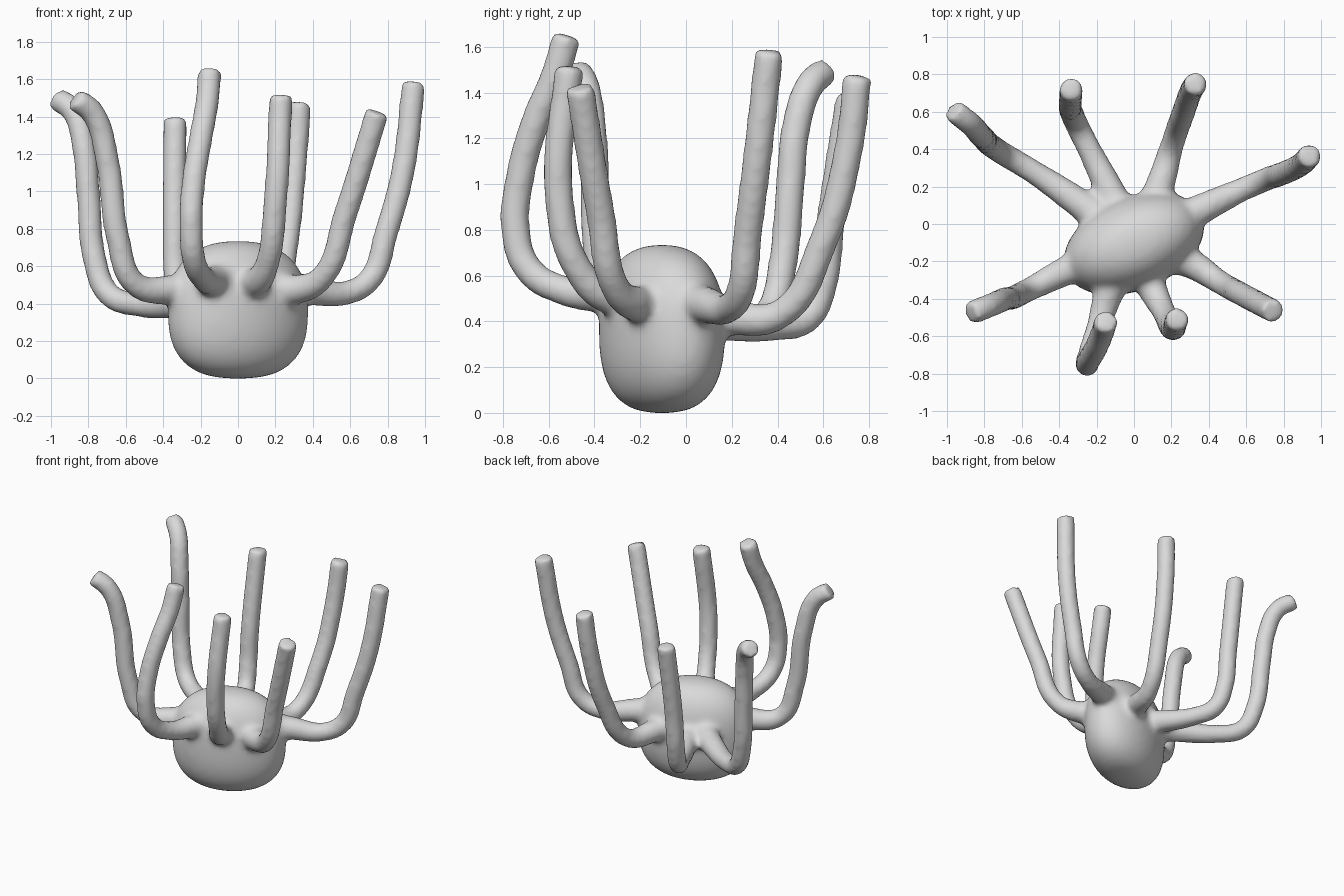
import bpy, bmesh, math

cube = bpy.data.objects.get("Cube")
if cube:
    bpy.data.objects.remove(cube, do_unlink=True)

grey = bpy.data.materials.new("neutral grey")
grey.use_nodes = True
grey.diffuse_color = (0.7, 0.7, 0.7, 1)
grey.node_tree.nodes["Principled BSDF"].inputs["Base Color"].default_value = (0.7, 0.7, 0.7, 1)

BODY_Y = -0.105      # body centre
BODY_HALF = 0.367    # half the body height


def make_body():
    """Rounded sack: stacked rings of a slanted ellipse, domed on top and squarer below."""
    turn, sides, levels = math.radians(23), 48, 24
    bm = bmesh.new()
    rings = []
    for k in range(levels):
        t = -math.cos(math.pi * (k + 0.5) / levels)
        power = 2.4 if t > 0 else 2.65
        f = (1 - abs(t) ** power) ** (1 / power)
        z = BODY_HALF * (1 + t / math.cos(math.pi * 0.5 / levels))
        ring = []
        for i in range(sides):
            a = 2 * math.pi * i / sides
            u, v = 0.395 * f * math.cos(a), 0.248 * f * math.sin(a)
            ring.append(bm.verts.new((u * math.cos(turn) - v * math.sin(turn),
                                      u * math.sin(turn) + v * math.cos(turn) + BODY_Y, z)))
        rings.append(ring)
    for lo, hi in zip(rings, rings[1:]):
        for i in range(sides):
            j = (i + 1) % sides
            bm.faces.new((lo[i], lo[j], hi[j], hi[i]))
    bm.faces.new(rings[0][::-1])
    bm.faces.new(rings[-1])
    mesh = bpy.data.meshes.new("tentacled_body")
    bm.to_mesh(mesh)
    bm.free()
    obj = bpy.data.objects.new("tentacled_body", mesh)
    bpy.context.collection.objects.link(obj)
    return obj


def make_tentacle(name, *points):
    """Round tube from the body surface to the tip, rooted inside and flared at the base."""
    x, y, z = points[0]
    root = (x * 0.55, BODY_Y + (y - BODY_Y) * 0.55, z + 0.02)
    path = (root,) + points
    curve = bpy.data.curves.new(name, 'CURVE')
    curve.dimensions = '3D'
    curve.bevel_depth = 0.066
    curve.bevel_resolution = 4
    curve.resolution_u = 12
    curve.use_fill_caps = True
    spline = curve.splines.new('BEZIER')
    spline.bezier_points.add(len(path) - 1)
    for i, (bp, co) in enumerate(zip(spline.bezier_points, path)):
        bp.co = co
        bp.handle_left_type = bp.handle_right_type = 'AUTO'
        bp.radius = max(1.0, 1.5 - 0.25 * i)
    obj = bpy.data.objects.new(name, curve)
    bpy.context.collection.objects.link(obj)
    return obj


body = make_body()

# Tentacles, each from body surface to tip
back_tentacles = [
    make_tentacle("left_back_tentacle", (0.38, 0.09, 0.47), (0.58, 0.185, 0.457),
                  (0.71, 0.24, 0.535), (0.79, 0.268, 0.77), (0.88, 0.31, 1.10),
                  (0.94, 0.365, 1.585)),
    make_tentacle("back_left_tentacle", (0.13, 0.18, 0.42), (0.20, 0.41, 0.43),
                  (0.265, 0.60, 0.75), (0.305, 0.71, 1.15), (0.33, 0.75, 1.475)),
    make_tentacle("back_right_tentacle", (-0.12, 0.16, 0.395), (-0.24, 0.40, 0.38),
                  (-0.305, 0.53, 0.415), (-0.335, 0.60, 0.57), (-0.34, 0.63, 0.82),
                  (-0.335, 0.72, 1.395)),
    make_tentacle("right_back_tentacle", (-0.29, 0.11, 0.405), (-0.54, 0.28, 0.395),
                  (-0.69, 0.37, 0.45), (-0.765, 0.42, 0.63), (-0.80, 0.455, 0.98),
                  (-0.825, 0.48, 1.24), (-0.88, 0.54, 1.43), (-0.97, 0.61, 1.495)),
]
front_tentacles = [
    make_tentacle("right_front_tentacle", (-0.34, -0.24, 0.475), (-0.55, -0.345, 0.505),
                  (-0.64, -0.39, 0.74), (-0.70, -0.405, 1.17), (-0.78, -0.44, 1.425),
                  (-0.875, -0.477, 1.495)),
    make_tentacle("front_right_tentacle", (-0.13, -0.36, 0.52), (-0.19, -0.55, 0.54),
                  (-0.235, -0.69, 0.63), (-0.25, -0.745, 0.80), (-0.24, -0.725, 1.03),
                  (-0.20, -0.655, 1.28), (-0.165, -0.57, 1.48), (-0.15, -0.52, 1.65)),
    make_tentacle("front_left_tentacle", (0.09, -0.33, 0.51), (0.155, -0.46, 0.61),
                  (0.20, -0.555, 0.95), (0.23, -0.51, 1.515)),
    make_tentacle("left_front_tentacle", (0.30, -0.21, 0.475), (0.45, -0.305, 0.54),
                  (0.575, -0.375, 0.88), (0.745, -0.465, 1.425)),
]

# Turn the tubes into meshes and join everything
bpy.ops.object.select_all(action='DESELECT')
for part in [body] + back_tentacles + front_tentacles:
    part.select_set(True)
bpy.context.view_layer.objects.active = body
bpy.ops.object.convert(target='MESH')
bpy.ops.object.join()

# Fuse into one skin and soften the joints
remesh = body.modifiers.new("fuse", 'REMESH')
remesh.mode = 'VOXEL'
remesh.voxel_size = 0.018
soften = body.modifiers.new("soften", 'SMOOTH')
soften.factor = 0.5
soften.iterations = 14
bpy.ops.object.convert(target='MESH')

body.data.materials.clear()
body.data.materials.append(grey)
bpy.ops.object.shade_smooth()
